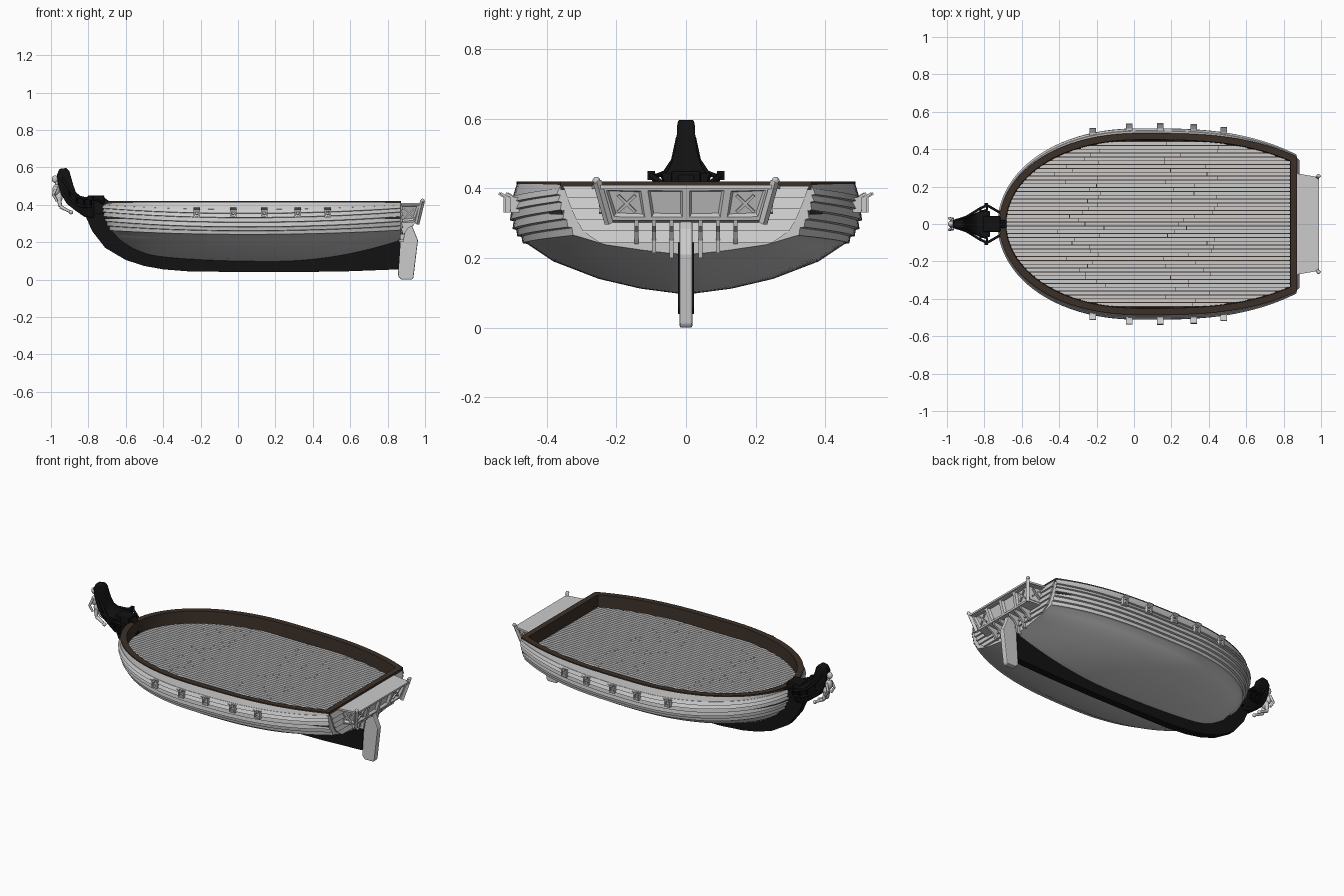
import bpy, bmesh, math, random
from mathutils import Vector, Matrix

if "Cube" in bpy.data.objects:
    bpy.data.objects.remove(bpy.data.objects["Cube"])

random.seed(3)

def mat(name, c):
    m = bpy.data.materials.new(name)
    m.diffuse_color = (*c, 1)
    m.use_nodes = True
    m.node_tree.nodes["Principled BSDF"].inputs["Base Color"].default_value = m.diffuse_color
    return m

BLACK = mat("black_wood", (0.006, 0.006, 0.006))
BROWN = mat("brown_wood", (0.045, 0.03, 0.022))

def finish(name, bm, m=None, smooth=None, bevel=0):
    bmesh.ops.remove_doubles(bm, verts=bm.verts, dist=1e-5)
    bmesh.ops.recalc_face_normals(bm, faces=bm.faces)
    me = bpy.data.meshes.new(name)
    bm.to_mesh(me)
    bm.free()
    ob = bpy.data.objects.new(name, me)
    bpy.context.collection.objects.link(ob)
    if m:
        me.materials.append(m)
    if bevel:
        b = ob.modifiers.new("bevel", 'BEVEL')
        b.width, b.segments, b.limit_method = bevel, 2, 'ANGLE'
    if smooth:
        bpy.ops.object.select_all(action='DESELECT')
        ob.select_set(True)
        bpy.context.view_layer.objects.active = ob
        bpy.ops.object.shade_smooth_by_angle(angle=math.radians(smooth))
    return ob

def loft(bm, sections, caps=True, closed=True):
    rows = [[bm.verts.new(p) for p in s] for s in sections]
    n = len(rows[0])
    for a, b in zip(rows, rows[1:]):
        for i in range(n if closed else n - 1):
            bm.faces.new((a[i], a[(i + 1) % n], b[(i + 1) % n], b[i]))
    if caps:
        bm.faces.new(rows[0])
        bm.faces.new(rows[-1])
    return rows

def box(bm, c, size, rot=None):
    M = Matrix.Translation(c) @ (rot or Matrix()) @ Matrix.Diagonal((*size, 1))
    return bmesh.ops.create_cube(bm, size=1, matrix=M)['verts']

def slab(bm, profile, y, t):
    loft(bm, [[(x, y + s * t / 2, z) for x, z in profile] for s in (-1, 1)])

def rod(bm, a, b, r, r2=None, n=10):
    a, b = Vector(a), Vector(b)
    d = b - a
    M = Matrix.Translation((a + b) / 2) @ d.to_track_quat('Z', 'Y').to_matrix().to_4x4()
    bmesh.ops.create_cone(bm, cap_ends=True, segments=n, radius1=r, radius2=r2 or r, depth=d.length, matrix=M)

def ball(bm, c, r, s=(1, 1, 1)):
    M = Matrix.Translation(c) @ Matrix.Diagonal((*s, 1))
    bmesh.ops.create_uvsphere(bm, u_segments=12, v_segments=8, radius=r, matrix=M)

# Hull lines: mid y, mid z, stem x, stem z, stern y, stern z, from rail to keel
KEYS = [(.485, .415, -.72, .415, .36, .415), (.497, .375, -.72, .40, .362, .40),
        (.50, .33, -.715, .36, .355, .36), (.485, .28, -.70, .31, .34, .31),
        (.455, .24, -.675, .26, .31, .262), (.38, .19, -.63, .21, .23, .238),
        (.25, .14, -.56, .165, .12, .222), (.13, .112, -.5, .14, .05, .214),
        (0, .095, -.44, .12, 0, .21)]
U0, XE = .48, .87

def hull_pt(u, k, off=0):
    i = min(int(k), 7)
    ym, zm, xf, zf, ys, zs = [a + (b - a) * (k - i) for a, b in zip(KEYS[i], KEYS[i + 1])]
    ym, ys, xf = ym + off, ys + off, xf - off
    x = xf + (XE - xf) * u
    if u < U0:
        d = (U0 - u) / U0
        return Vector((x, ym * math.sqrt(max(0, 1 - d ** 2.2)), zm + (zf - zm) * d ** 2.2))
    d = (u - U0) / (1 - U0)
    return Vector((x, ym + (ys - ym) * d ** 3, zm + (zs - zm) * d ** 2))

US = [U0 * (1 - math.cos(i / 24 * math.pi / 2)) for i in range(24)] + [U0 + (1 - U0) * i / 20 for i in range(21)]
ROWS = [(0, 0), (.5, 0), (.99, 0)]
for i in range(6):                       # overlapping strakes
    ROWS += [(1 + i * .5, .002), (1.44 + i * .5, .012), (1.49 + i * .5, .001)]
ROWS += [(4 + i * .5, 0) for i in range(8)] + [(8, 0)]

bm = bmesh.new()
secs = []
for u in US:
    half = [hull_pt(u, k, o) for k, o in ROWS]
    half[-1].y = 0
    secs.append(half + [Vector((p.x, -p.y, p.z)) for p in reversed(half[:-1])])
rows = loft(bm, secs, caps=False, closed=False)
bm.faces.new(rows[-1])
finish("hull", bm, smooth=25)

# Deck outline and inset copies of it
side = [hull_pt(u, 0) for u in US]
OUT = [(p.x, p.y) for p in reversed(side)] + [(p.x, -p.y) for p in side[1:]]

def inset(d):
    res, n = [], len(OUT)
    for i in range(n):
        a, b, c = (Vector(OUT[j % n]) for j in (i - 1, i, i + 1))
        n1, n2 = [Vector((-e.y, e.x)).normalized() for e in (b - a, c - b)]
        m = (n1 + n2).normalized()
        res.append(b + m * d / max(.4, m.dot(n1)))
    return res

# Bulwark ring
bm = bmesh.new()
prof = [(-.001, .413), (-.001, .42), (.034, .42), (.038, .325), (.004, .325)]
rings = [[(p.x, p.y, z) for p in inset(d)] for d, z in prof]
loft(bm, rings + rings[:1], caps=False)
finish("bulwark", bm, BROWN, smooth=30)

# Deck base and planks
bm = bmesh.new()
bm.faces.new([bm.verts.new((p.x, p.y, .338)) for p in inset(.03)])
finish("deck_base", bm, BROWN)
bm = bmesh.new()
poly = inset(.034)
step = .0205
for i in range(-22, 23):
    y = i * step
    xs = []
    for a, b in zip(poly, poly[1:] + poly[:1]):
        if (a.y - y) * (b.y - y) < 0 or a.y == y:
            xs.append(a.x + (b.x - a.x) * ((y - a.y) / (b.y - a.y) if b.y != a.y else 0))
    if len(xs) < 2:
        continue
    x0, x1 = min(xs), max(xs)
    cuts = [x0] + [c for c in (-.3 + random.uniform(-.15, .15), .3 + random.uniform(-.15, .15)) if x0 + .1 < c < x1 - .1] + [x1]
    for a, b in zip(cuts, cuts[1:]):
        box(bm, ((a + b) / 2, y, .341), (b - a - .003, step - .004, .01))
finish("deck_planks", bm)

# Keel and stem
bm = bmesh.new()
slab(bm, [(-.73, .45), (-.80, .45), (-.82, .40), (-.815, .34), (-.78, .26), (-.71, .17), (-.6, .105),
          (-.5, .073), (-.4, .055), (-.25, .043), (.3, .04), (.6, .045), (.86, .055), (.873, .25),
          (.6, .16), (.2, .12), (-.3, .13), (-.5, .18), (-.6, .25), (-.68, .34), (-.69, .42)], 0, .045)
finish("keel", bm, BLACK)
bm = bmesh.new()
box(bm, (-.76, 0, .40), (.09, .085, .10))
finish("stem_block", bm, BLACK, bevel=.006)

# Beakhead sweeping up into a scroll: upper x z, lower x z, half widths
bm = bmesh.new()
beak = [(-.77, .445, -.77, .33, .07, .035), (-.80, .44, -.82, .335, .075, .03), (-.84, .443, -.87, .37, .06, .026),
        (-.868, .47, -.915, .405, .045, .024), (-.882, .51, -.945, .455, .033, .022),
        (-.893, .55, -.962, .51, .027, .022), (-.902, .58, -.968, .56, .026, .024), (-.918, .597, -.955, .592, .022, .02)]
loft(bm, [[(ux, -w, uz), (ux, w, uz), (lx, v, lz), (lx, -v, lz)] for ux, uz, lx, lz, w, v in beak])
finish("beakhead", bm, BLACK, smooth=40, bevel=.005)

# Head rails
bm = bmesh.new()
path = [(-.945, .022, .545), (-.90, .036, .48), (-.86, .06, .445), (-.82, .085, .435), (-.785, .1, .437)]
for s in (1, -1):
    for dz in (0, -.045):
        pts = [(x, s * y * (1 if not dz else .75), z + dz) for x, y, z in path]
        for a, b in zip(pts, pts[1:]):
            rod(bm, a, b, .007)
    rod(bm, (-.785, s * .1, .437), (-.715, s * .06, .41), .007)
    box(bm, (-.79, s * .1, .437), (.018, .022, .026))
    for x, y, z in path[1:]:
        rod(bm, (x, s * y, z), (x, s * y * .75, z - .045), .005, n=8)
finish("head_rails", bm, BLACK, smooth=40)

# Figurehead
bm = bmesh.new()
ball(bm, (-.978, 0, .537), .017, (1, .9, 1.2))
rod(bm, (-.968, 0, .525), (-.972, 0, .50), .008)
ball(bm, (-.972, 0, .48), .024, (.85, 1, 1.3))
ball(bm, (-.957, 0, .44), .022, (.9, 1, 1.2))
for s in (1, -1):
    rod(bm, (-.97, s * .022, .497), (-.988, s * .031, .455), .008, .007)
    rod(bm, (-.988, s * .031, .455), (-.968, s * .028, .42), .007, .006)
    rod(bm, (-.957, s * .012, .435), (-.95, s * .018, .39), .013, .009)
    rod(bm, (-.95, s * .018, .39), (-.895, s * .022, .362), .01, .007)
    ball(bm, (-.893, s * .022, .36), .011)
finish("figurehead", bm, smooth=50)

# Rudder
bm = bmesh.new()
slab(bm, [(.872, .305), (.93, .305), (.932, .285), (.962, .21), (.938, .01), (.93, 0), (.872, 0), (.855, .02)], 0, .036)
finish("rudder", bm, bevel=.005)

# Transom planks
bm = bmesh.new()
for i in range(5):
    z0, z1 = .245 + i * .032, .277 + i * .032
    w0, w1 = .25 + .035 * math.sqrt(i) * 1.3, .25 + .035 * math.sqrt(i + 1) * 1.3
    loft(bm, [[(.865, s * w0, z0), (.884, s * w0, z0), (.873, s * w1, z1), (.865, s * w1, z1)] for s in (-1, 1)])
finish("transom_planks", bm)

# Stern gallery with recessed panels
bm = bmesh.new()
r = loft(bm, [[(.86, s * .265, .402), (.978, s * .24, .402), (.95, s * .215, .308), (.86, s * .235, .30)]
              for s in (-1, -.5, 0, .5, 1)])
bm.normal_update()
bmesh.ops.recalc_face_normals(bm, faces=bm.faces)
panels = [f for f in bm.faces if f.normal.x > .8 or abs(f.normal.y) > .8]
bmesh.ops.inset_individual(bm, faces=panels, thickness=.014, depth=0)
bmesh.ops.inset_individual(bm, faces=panels, thickness=.009, depth=-.014)
finish("stern_gallery", bm)
bm = bmesh.new()
loft(bm, [[(.872, s * .27, z), (.99, s * .25, z)][::1] + [(.99, s * .2, z), (.872, s * .2, z)] for s, z in ((1, .4), (1, .41))])
bm.clear()
loft(bm, [[(.872, -.27, z), (.99, -.25, z), (.99, .25, z), (.872, .27, z)] for z in (.398, .409)])
finish("gallery_roof", bm)

# Gallery corner posts and cross ornaments
bm = bmesh.new()
for s in (1, -1):
    d = Vector((.03, s * .035, .125))
    q = d.to_track_quat('Z', 'X').to_matrix().to_4x4()
    box(bm, (.972, s * .238, .36), (.018, .018, .13), q)
    ball(bm, (.987, s * .257, .422), .011)
    for a in (45, -45):
        R = Matrix.Rotation(math.radians(16), 4, 'Y') @ Matrix.Rotation(math.radians(a), 4, 'X')
        box(bm, (.957, s * .17, .356), (.008, .008, .07), R)
        R = Matrix.Rotation(math.radians(a), 4, 'Y')
        box(bm, (.915, s * .243, .354), (.008, .012, .07), R)
finish("gallery_posts", bm)

# Gallery brackets
bm = bmesh.new()
for s in (1, -1):
    for y, zb in ((.042, .2), (.092, .215), (.142, .24)):
        slab(bm, [(.86, .308), (.945, .308), (.94, .29), (.91, .275), (.893, .25), (.885, zb), (.86, zb)], s * y, .012)
finish("gallery_brackets", bm)

# Gun ports with raised lids
bm = bmesh.new()
for x in (-.22, -.025, .14, .32, .48):
    u = (x + .72) / (XE + .72)
    y = hull_pt(u, 1.3).y + .004
    for s in (1, -1):
        for dx in (-1, 1):
            box(bm, (x + dx * .014, s * y, .352), (.008, .045, .042))
        for dz in (-1, 1):
            box(bm, (x, s * y, .352 + dz * .017), (.034, .045, .008))
        R = Matrix.Rotation(s * math.radians(32), 4, 'X')
        box(bm, (x, s * (y + .02), .376), (.036, .036, .007), R)
        rod(bm, (x, s * (y - .03), .352), (x, s * (y + .018), .354), .009, .007)
finish("gun_ports", bm)
